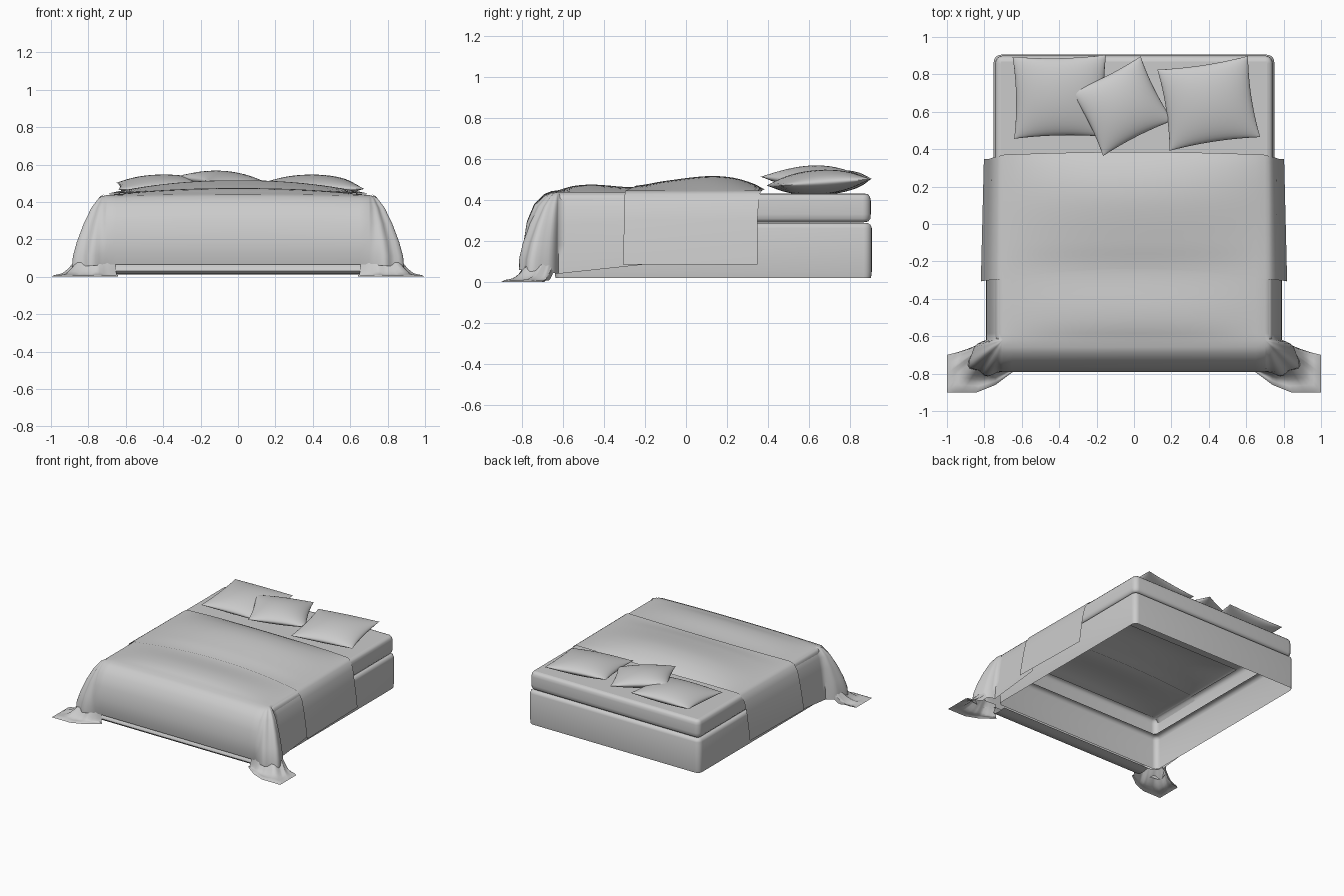
import bpy, bmesh, math
from mathutils import Vector, Matrix

if "Cube" in bpy.data.objects:
    bpy.data.objects.remove(bpy.data.objects["Cube"])


def finish(name, bm, angle=50):
    bmesh.ops.remove_doubles(bm, verts=bm.verts, dist=0.0004)
    bmesh.ops.recalc_face_normals(bm, faces=bm.faces)
    me = bpy.data.meshes.new(name)
    bm.to_mesh(me)
    bm.free()
    ob = bpy.data.objects.new(name, me)
    bpy.context.collection.objects.link(ob)
    bpy.ops.object.select_all(action='DESELECT')
    ob.select_set(True)
    bpy.context.view_layer.objects.active = ob
    bpy.ops.object.shade_smooth_by_angle(angle=math.radians(angle))
    return ob


def add_rows(bm, rows, closed=False):
    vs = [[bm.verts.new(p) for p in r] for r in rows]
    n = len(vs[0])
    for a, b in zip(vs, vs[1:]):
        for i in range(n if closed else n - 1):
            k = (i + 1) % n
            bm.faces.new((a[i], a[k], b[k], b[i]))


def lerp(a, b, t):
    return a + (b - a) * t


def span(a, b, n):
    return [lerp(a, b, i / n) for i in range(n + 1)]


def curve(pts, x):
    # smooth curve through (x, value) points
    n = len(pts)
    slope = lambda i: ((pts[min(i + 1, n - 1)][1] - pts[max(i - 1, 0)][1])
                       / (pts[min(i + 1, n - 1)][0] - pts[max(i - 1, 0)][0]))
    i = max(0, min(n - 2, sum(p[0] <= x for p in pts) - 1))
    (x0, a), (x1, b) = pts[i], pts[i + 1]
    h = x1 - x0
    t = (x - x0) / h
    return ((2*t**3 - 3*t*t + 1) * a + (t**3 - 2*t*t + t) * h * slope(i)
            + (3*t*t - 2*t**3) * b + (t**3 - t*t) * h * slope(i + 1))


EX, EY = 0.70, -0.62           # edges of the flat top of the bedding
CREST = [(-0.62, .447), (-0.55, .467), (-0.45, .474), (-0.25, .462), (-0.1, .485),
         (0.1, .508), (0.22, .502), (0.32, .475), (0.39, .440)]


def top_z(x, y):
    c = curve(CREST, y)
    return c - (c - .437) * abs(x / EX) ** 2.2


# base and mattress: open shells with rounded corners
def ring(inset, z, half_x, y0, y1, r=0.04):
    hx, a, b, out = half_x - inset, y0 + inset, y1 - inset, []
    r = max(r - inset, 0.012)
    for k, (cx, cy) in enumerate([(hx - r, b - r), (r - hx, b - r), (r - hx, a + r), (hx - r, a + r)]):
        for t in range(6):
            g = math.pi / 2 * (k + t / 5)
            out.append((cx + r * math.cos(g), cy + r * math.sin(g), z))
    return out


bm = bmesh.new()
add_rows(bm, [ring(i, z, .75, -.64, .905) for i, z in
              [(.004, .02), (0, .05), (0, .262), (.006, .278), (.02, .287), (.035, .288)]], True)
finish("bed_base", bm)

bm = bmesh.new()
add_rows(bm, [ring(i, z, .742, -.64, .9) for i, z in
              [(.035, .290), (.012, .294), (.002, .308), (0, .33), (0, .395), (.004, .415),
               (.014, .427), (.032, .431)]], True)
add_rows(bm, [[(x, y, .431) for x in (-.71, 0, .71)] for y in (.30, .6, .868)])
finish("mattress", bm)

# duvet: flat top plus skirt that drops over both sides and the foot
DROP = [1, .985, .95, .82, .6, .35, .15, 0]
SIDE = [0, .018, .033, .055, .07, .08, .088, .09]
FRONT = [0, .038, .07, .12, .155, .17, .17, .158]
CORNER = [0, .03, .055, .10, .15, .195, .22, .225]
xs, ys = span(-EX, EX, 28), span(-.2, EY, 12)

path = [(EX, y, 0) for y in ys]
path += [(EX, EY, math.pi / 2 * i / 20) for i in range(1, 20)]
half = path + [(x, EY, math.pi / 2) for x in reversed(xs[14:])]
path = half + [(-x, y, t) for x, y, t in reversed(half[:-1])]
left_from = len(half)


def skirt_point(i, k):
    x, y, t = path[i]
    s = 1 if i < left_from else -1
    w = math.sin(2 * t)
    o = lerp(lerp(SIDE[k], FRONT[k], t / (math.pi / 2)), CORNER[k], w)
    o += .014 * math.sin(t * 12) * w * k / 7                     # corner folds
    low = lerp(lerp(.04, .085, (y - EY) / .42), .066, t / (math.pi / 2))
    z = low + (top_z(x, y) - low) * DROP[k]
    return (x + s * o * math.cos(t), y - o * math.sin(t), z)


bm = bmesh.new()
add_rows(bm, [[(x, y, top_z(x, y)) for x in xs] for y in ys])
add_rows(bm, [[skirt_point(i, k) for i in range(len(path))] for k in range(len(DROP))])
finish("duvet", bm, 70)

# rolled hem of the duvet along the foot
bm = bmesh.new()
hem = [(-.765, .07), (-.745, .066), (-.75, .058), (-.765, .048), (-.768, .03), (-.755, .015), (-.70, .012), (-.65, .02)]
add_rows(bm, [[(x, y, z) for x in span(-.68, .68, 10)] for y, z in hem])
finish("duvet_hem", bm)

# duvet corners spread out on the floor
INNER = [(.80, -.63), (.84, -.66), (.85, -.69), (.845, -.74), (.80, -.765), (.74, -.775), (.66, -.77)]
OUTER = [(.94, -.69), (1, -.70), (1, -.80), (1, -.90), (.84, -.90), (.74, -.86), (.64, -.785)]
for s, side in ((1, "right"), (-1, "left")):
    bm = bmesh.new()
    rows = []
    for v in span(0, 1, 8):
        row = []
        for i in range(25):
            u = i / 4
            j = min(int(u), 5)
            f = u - j
            p = [lerp(INNER[j][c], INNER[j + 1][c], f) for c in (0, 1)]
            q = [lerp(OUTER[j][c], OUTER[j + 1][c], f) for c in (0, 1)]
            fold = .03 * (1 - v) * v * 4 * max(0, math.sin(u * 4.2)) * (1 - v)
            z = .008 + .10 * max(0, 1 - v * 1.6) ** 1.6 + fold
            row.append((s * lerp(p[0], q[0], v), lerp(p[1], q[1], v), max(z, 0)))
        rows.append(row)
    rows[-1] = [(x, y, 0) for x, y, z in rows[-1]]
    add_rows(bm, rows)
    finish("duvet_corner_" + side, bm, 60)

# throw laid over the middle of the bed
TSIDE = [0, .02, .037, .062, .078, .092, .102, .108]
cross = [(EX, k) for k in range(7, 0, -1)]
section = [(-x, k) for x, k in cross] + [(x, 0) for x in xs] + [(x, k) for x, k in reversed(cross)]
bm = bmesh.new()
rows = []
for v in span(0, 1, 24):
    row = []
    for x, k in section:
        s = 1 if x > 0 else -1
        o = TSIDE[k] * lerp(1.1, .95, v)
        b = abs(x / EX) ** 2
        y = lerp(-.24 - .055 * b - .012 * k / 7, .385 - .015 * b - .022 * min(k, 4) / 4, v)
        z = .085 + (top_z(x, y) + .007 - .085) * DROP[k]
        row.append((x + s * o, y, z))
    rows.append(row)
add_rows(bm, rows)
finish("throw", bm, 60)


# pillows: two puffed sheets joined at a pinched seam
def pillow(name, loc, w, d, h, rot):
    m = Matrix.Translation(loc) @ Matrix.Rotation(rot[2], 4, 'Z') @ \
        Matrix.Rotation(rot[1], 4, 'Y') @ Matrix.Rotation(rot[0], 4, 'X')
    grid = [math.sin(math.pi / 2 * t) for t in span(-1, 1, 20)]
    bm = bmesh.new()
    for s in (1, -1):
        add_rows(bm, [[m @ Vector((u * w / 2 * (1 - .06 * (1 - v * v)),
                                   v * d / 2 * (1 - .06 * (1 - u * u)),
                                   s * h * (max(0, (1 - u * u) * (1 - v * v))) ** .55))
                       for u in grid] for v in grid])
    finish(name, bm, 60)


pillow("pillow_left", (-.395, .68, .485), .50, .44, .06, (.08, 0, .02))
pillow("pillow_right", (.40, .645, .485), .49, .44, .06, (.07, 0, .15))
pillow("pillow_middle", (-.065, .63, .507), .42, .385, .058, (.06, .08, .47))
